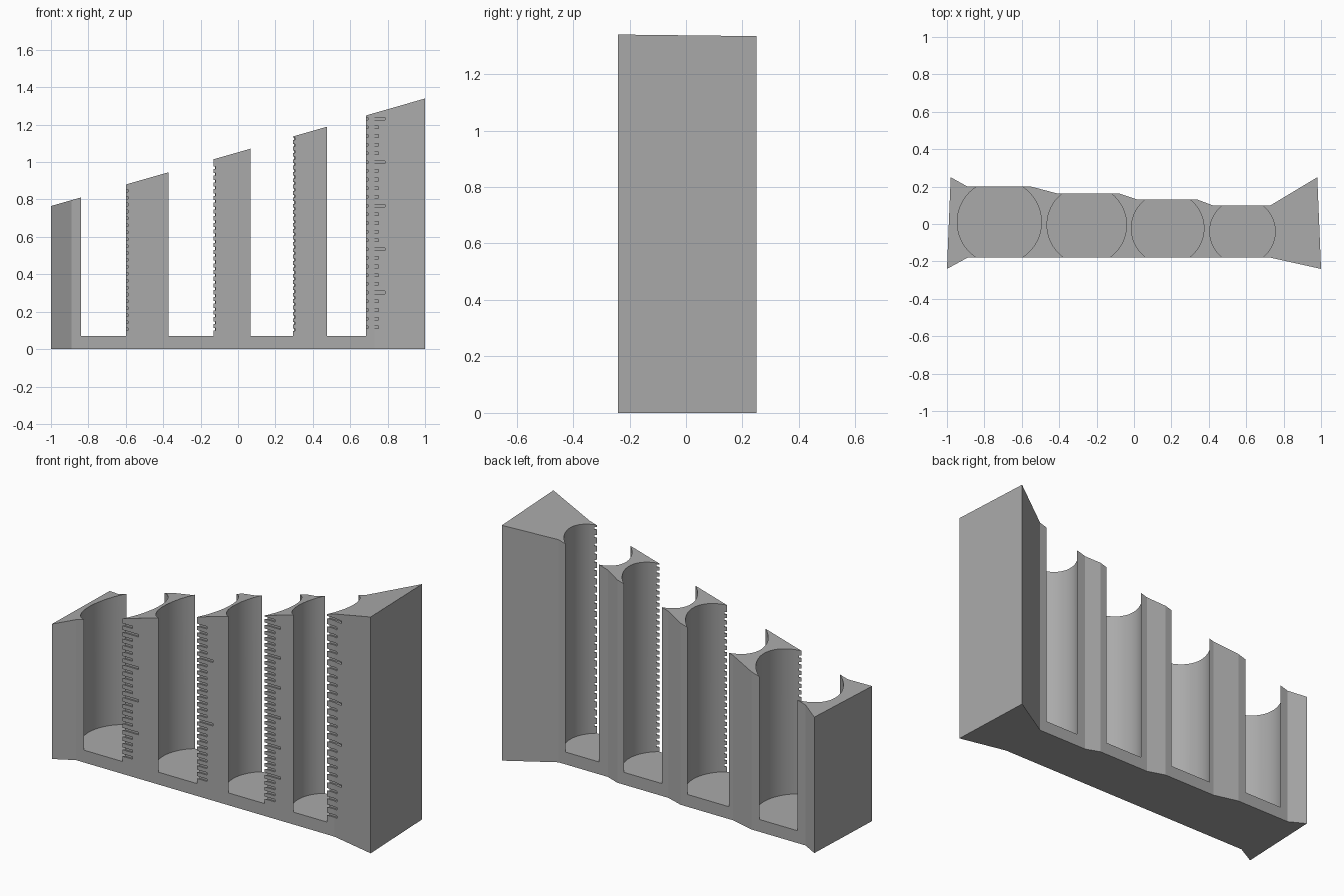
import bpy, bmesh, math
from mathutils import Matrix, Vector

if "Cube" in bpy.data.objects:
    bpy.data.objects.remove(bpy.data.objects["Cube"])

GREY = (0.4, 0.4, 0.4, 1)
FLOOR, FRONT = 0.07, -0.18

grey = bpy.data.materials.new("plain grey")
grey.use_nodes = True
grey.diffuse_color = GREY
grey.node_tree.nodes["Principled BSDF"].inputs["Base Color"].default_value = GREY


def top_height(x):
    return 0.765 + 0.2875 * (x + 1)


def make_object(name, bm):
    bmesh.ops.recalc_face_normals(bm, faces=bm.faces)
    mesh = bpy.data.meshes.new(name)
    bm.to_mesh(mesh)
    bm.free()
    mesh.materials.append(grey)
    obj = bpy.data.objects.new(name, mesh)
    bpy.context.collection.objects.link(obj)
    return obj


def cut(target, cutter):
    cutter.hide_render = True
    mod = target.modifiers.new("cut", "BOOLEAN")
    mod.operation, mod.solver, mod.object = "DIFFERENCE", "EXACT", cutter
    bpy.context.view_layer.objects.active = target
    bpy.ops.object.modifier_apply(modifier=mod.name)
    bpy.data.objects.remove(cutter)


# Stepped outline with flared ends, raised to a sloping top
outline = [(-1, -0.24), (-0.89, FRONT), (0.73, FRONT), (1, -0.24),
           (0.98, 0.25), (0.73, 0.10), (0.42, 0.10), (0.34, 0.13),
           (0.02, 0.13), (-0.08, 0.163), (-0.41, 0.163), (-0.55, 0.2),
           (-0.89, 0.2), (-0.98, 0.25)]
bm = bmesh.new()
base = bm.faces.new([bm.verts.new((x, y, 0)) for x, y in outline])
raised = bmesh.ops.extrude_face_region(bm, geom=[base])["geom"]
for v in raised:
    if isinstance(v, bmesh.types.BMVert):
        v.co.z = top_height(v.co.x)
body = make_object("coin_rack", bm)

# Each well: centre x, centre y, radius, mark spacing, marks per long mark
wells = [(-0.72, 0.01, 0.225, 0.037, 5),
         (-0.2525, -0.005, 0.2125, 0.036, 10),
         (0.18, -0.023, 0.194, 0.034, 5),
         (0.58, -0.04, 0.175, 0.0465, 5)]

# Round coin wells, open at front and back
bm = bmesh.new()
for x, y, r, pitch, group in wells:
    bmesh.ops.create_cone(bm, cap_ends=True, segments=96, radius1=r, radius2=r,
                          depth=2, matrix=Matrix.Translation((x, y, FLOOR + 1)))
cut(body, make_object("well_cutter", bm))

# Counting grooves beside each well
bm = bmesh.new()
for x, y, r, pitch, group in wells:
    edge = x + math.sqrt(r * r - (FRONT - y) ** 2)
    count = int((top_height(edge) - FLOOR - 0.01) / pitch)
    for i in range(1, count + 1):
        end = edge + (0.1 if i % group == 0 else 0.065)
        start = edge - 0.03
        size = Vector((end - start, 0.1, 0.014))
        centre = Vector(((start + end) / 2, FRONT + 0.008 - 0.05, FLOOR + i * pitch))
        bmesh.ops.create_cube(bm, size=1, matrix=Matrix.Translation(centre)
                              @ Matrix.Diagonal(size).to_4x4())
cut(body, make_object("groove_cutter", bm))

# Smooth well walls with crisp corners
bpy.ops.object.select_all(action="DESELECT")
body.select_set(True)
bpy.context.view_layer.objects.active = body
bpy.ops.object.shade_smooth_by_angle(angle=math.radians(10))
